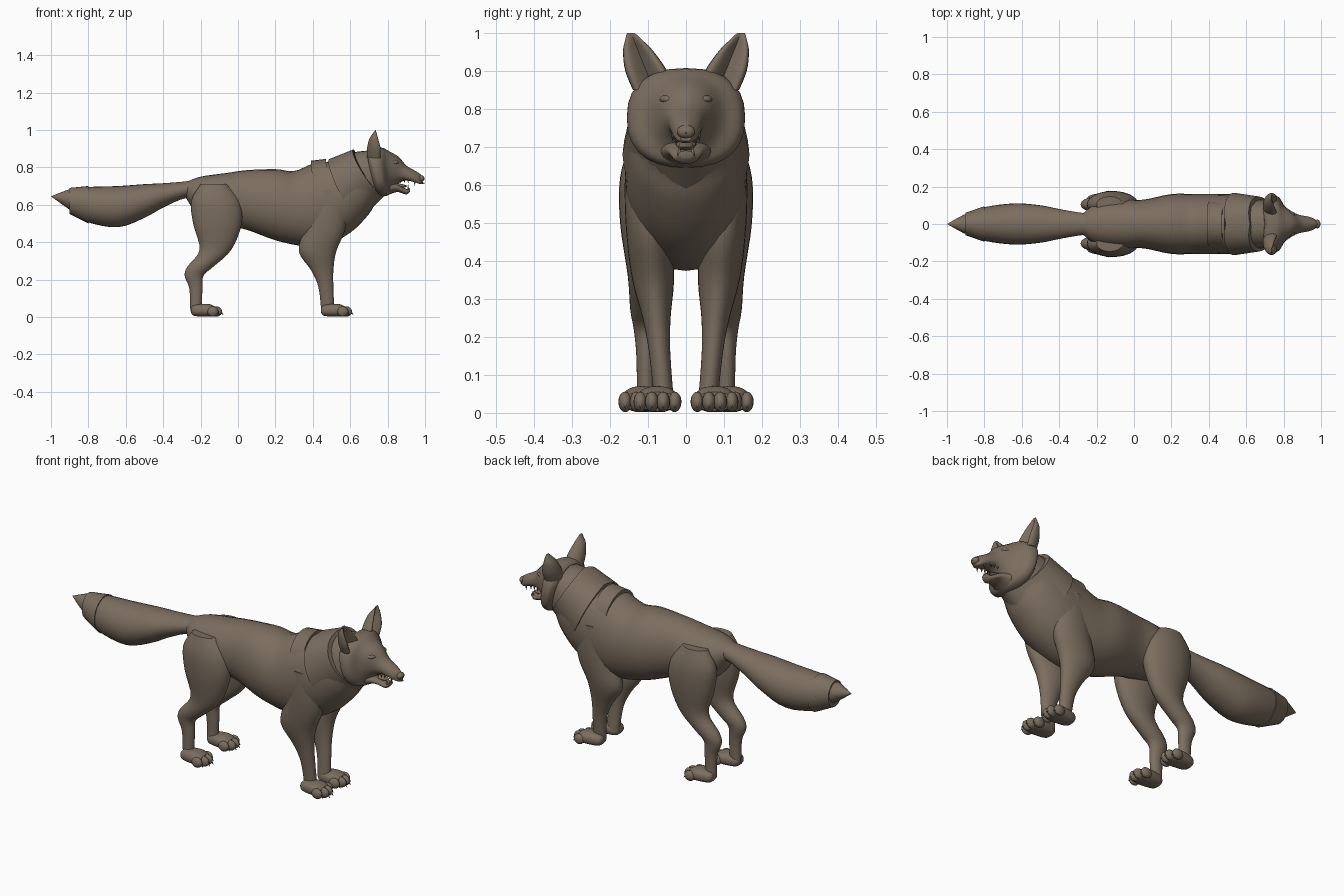
import bpy
import bmesh
from math import sin, cos, tau, radians, copysign
from mathutils import Vector, Matrix

if "Cube" in bpy.data.objects:
    bpy.data.objects.remove(bpy.data.objects["Cube"])

fur = bpy.data.materials.new("brown fur")
fur.use_nodes = True
fur.diffuse_color = (.2, .155, .115, 1)
fur.node_tree.nodes["Principled BSDF"].inputs["Base Color"].default_value = fur.diffuse_color


def finish(name, bm):
    """Turn a bmesh into a smooth shaded object."""
    bmesh.ops.recalc_face_normals(bm, faces=bm.faces)
    mesh = bpy.data.meshes.new(name)
    bm.to_mesh(mesh)
    bm.free()
    mesh.materials.append(fur)
    obj = bpy.data.objects.new(name, mesh)
    bpy.context.collection.objects.link(obj)
    bpy.ops.object.select_all(action="DESELECT")
    obj.select_set(True)
    bpy.context.view_layer.objects.active = obj
    bpy.ops.object.shade_smooth_by_angle(angle=radians(50))


def spline(points, steps):
    """Pass a smooth curve through all the points."""
    ends = [points[0], *points, points[-1]]
    for before, start, stop, after in zip(ends, ends[1:], ends[2:], ends[3:]):
        leave, arrive = (stop - before) / 2, (after - start) / 2
        for i in range(steps):
            t = i / steps
            ease = t * t * (3 - 2 * t)
            yield (start.lerp(stop, ease) + leave * t * (1 - t) ** 2
                   - arrive * t * t * (1 - t))
    yield points[-1]


def loft(name, stations, place=lambda z: 0, side=1, power=2, steps=4, dent=0, sweep=0):
    """Skin rings given by middle x and z, half height, half width and forward lean."""
    bm = bmesh.new()
    segments = 28
    rings = []
    points = [Vector((*station, 0)[:5]) for station in stations]
    for x, z, height, width, lean in spline(points, steps):
        ring = []
        for i in range(segments):
            c, s = cos(tau * i / segments), sin(tau * i / segments)
            up = copysign(abs(c) ** (2 / power), c)
            out = copysign(abs(s) ** (2 / power), s)
            if up < 0:
                up *= 1 - dent * (1 - abs(out))
            ring.append(bm.verts.new((x - lean * up - sweep * abs(out),
                                      side * (place(z) + width * out),
                                      z + height * up)))
        rings.append(ring)
    for low, high in zip(rings, rings[1:]):
        for i in range(segments):
            bm.faces.new((low[i - 1], low[i], high[i], high[i - 1]))
    bm.faces.new(rings[0])
    bm.faces.new(rings[-1])
    finish(name, bm)


def column(name, stations, ratio, place, side, dent=0):
    """Loft level rings given by middle x, z and half depth."""
    rings = [(x, z, 0, .01 + ratio * depth, depth) for x, z, depth in stations]
    loft(name, rings, place, side, dent=dent)


def ellipsoid(name, centre, size):
    bm = bmesh.new()
    bmesh.ops.create_uvsphere(bm, u_segments=16, v_segments=10, radius=1,
                              matrix=Matrix.Translation(centre) @ Matrix.Diagonal((*size, 1)))
    finish(name, bm)


def spike(name, base, way, radius):
    """A pointed claw or tooth."""
    base, way = Vector(base), Vector(way)
    bm = bmesh.new()
    bmesh.ops.create_cone(bm, cap_ends=True, segments=8, radius1=radius, radius2=0,
                          depth=way.length, matrix=Matrix.Translation(base + way / 2)
                          @ way.to_track_quat("Z", "Y").to_matrix().to_4x4())
    finish(name, bm)


# Torso and neck, from the rump to behind the head
loft("torso", [
    (-.28, .68, .04, .05), (-.2, .64, .11, .11), (-.06, .63, .14, .13),
    (.05, .625, .16, .13), (.2, .6, .19, .16), (.32, .58, .2, .16, .02),
    (.43, .6, .22, .16, .03), (.54, .64, .19, .16, .06),
    (.62, .7, .15, .15, .08), (.68, .75, .13, .13, .06),
    (.74, .78, .11, .12, .04)], power=2.1)

# Bushy tail with a stepped pointed tip
loft("tail", [(-.2, .68, .06, .06), (-.28, .68, .045, .06), (-.4, .65, .065, .08),
              (-.5, .62, .09, .1), (-.64, .59, .11, .11), (-.8, .6, .095, .09),
              (-.9, .62, .065, .055)])
loft("tail_band", [(-.8, .6, .1, .095), (-.9, .62, .07, .06)])
loft("tail_tip", [(-.88, .62, .06, .055), (-.91, .63, .05, .05), (-1, .645, 0, 0)], steps=2)

# Head with wide cheeks and a tapered snout
loft("head", [
    (.73, .77, .12, .13, .03), (.75, .775, .13, .155, .03), (.79, .78, .125, .145, .02),
    (.82, .785, .1, .1, .01), (.86, .785, .07, .07), (.9, .77, .04, .05),
    (.95, .75, .03, .04), (.98, .735, .025, .03), (1, .725, .01, .015)],
     power=2.4, sweep=.02)
loft("lower_jaw", [(.8, .69, .04, .07), (.85, .69, .022, .05),
                   (.9, .67, .015, .03), (.92, .68, .01, .02)])
loft("tongue", [(.83, .71, .01, .03), (.88, .7, .01, .02), (.91, .7, 0, .01)])
ellipsoid("nose", (.98, 0, .74), (.017, .024, .018))

for side, label in ((1, "left"), (-1, "right")):
    # Ears, hollow towards the front and spreading outwards
    column(label + "_ear", [(.74, .85, .05), (.74, .9, .05), (.735, .95, .034),
                            (.735, .98, .015), (.735, 1, 0)],
           .9, lambda z: .4 * z - .255, side, dent=1.3)

    # Eyes, brows and teeth
    ellipsoid(label + "_eye", (.84, side * .05, .8), (.02, .016, .012))
    ellipsoid(label + "_brow", (.83, side * .045, .825), (.03, .025, .013))
    spike(label + "_upper_fang", (.945, side * .026, .73), (0, 0, -.03), .006)
    spike(label + "_lower_fang", (.91, side * .018, .68), (0, 0, .03), .005)
    for i in range(3):
        spike(label + "_tooth", (.87 + i * .02, side * .035, .735), (0, 0, -.02), .005)

    # Legs from shoulder and hip down to the ankle
    column(label + "_front_leg", [
        (.48, .68, .07), (.48, .57, .1), (.46, .46, .11), (.425, .35, .1),
        (.45, .25, .06), (.47, .16, .04), (.48, .03, .035)],
        .45, lambda z: .055 + .09 * z, side)
    column(label + "_hind_leg", [
        (-.13, .71, .07), (-.12, .62, .13), (-.11, .5, .13), (-.12, .36, .085),
        (-.2, .27, .07), (-.235, .22, .05), (-.225, .15, .035), (-.225, .03, .03)],
        .45, lambda z: .105, side)

    # Paws with four toes and claws
    for leg, heel, middle in (("front", .445, .075), ("hind", -.25, .115)):
        name = f"{label}_{leg}"
        loft(name + "_paw", [
            (heel, .035, .015, .025), (heel + .02, .035, .03, .04),
            (heel + .09, .036, .034, .052), (heel + .13, .03, .025, .045)],
            lambda z: middle, side, power=2.4)
        for i in range(4):
            y = side * (middle + (i - 1.5) * .03)
            x = heel + (.135 if i in (1, 2) else .115)
            ellipsoid(name + "_toe", (x, y, .029), (.03, .018, .027))
            spike(name + "_claw", (x + .018, y, .03), (.02, 0, -.02), .008)


def neck(along):
    """Ring just outside the neck, a distance further towards the head."""
    return .57 + along, .68 + .7 * along, .165 - .3 * along, .167 - .15 * along, .08


# Overlapping collar layers swept back at the sides, and a shoulder plate
for i, level in enumerate(("lower", "middle", "upper")):
    loft(level + "_collar", [neck(.04 * i), neck(.04 * i + .05)], sweep=.035)
loft("shoulder_plate", [(.4, .7, .135, .13, .01), (.48, .7, .145, .13, .01)])
